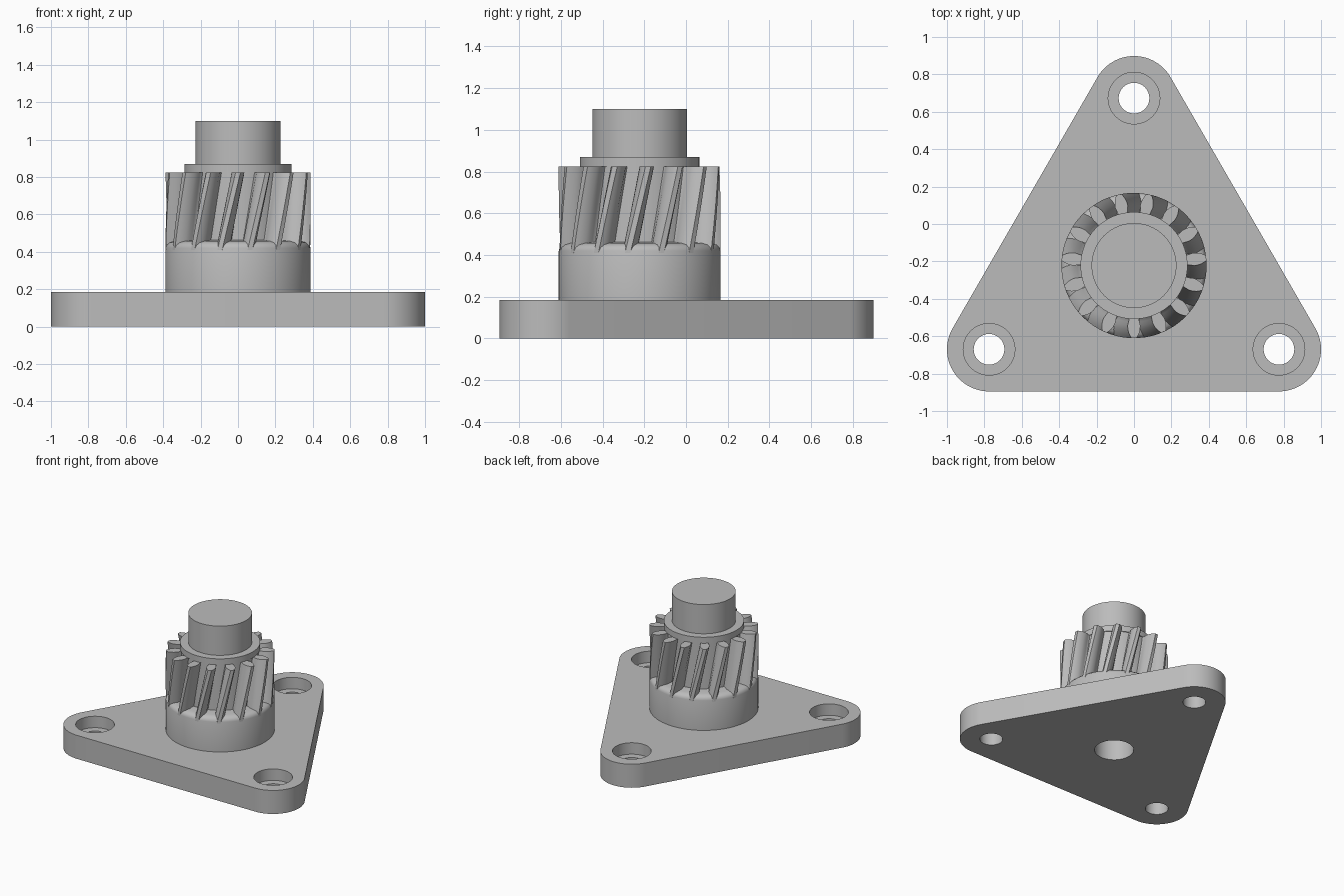
import bpy, bmesh
from math import sin, cos, pi, radians, atan2
from mathutils import Vector

if "Cube" in bpy.data.objects:
    bpy.data.objects.remove(bpy.data.objects["Cube"], do_unlink=True)

GREY = (0.5, 0.5, 0.5, 1)
metal = bpy.data.materials.new("plain grey metal")
metal.use_nodes = True
metal.diffuse_color = GREY
metal.node_tree.nodes["Principled BSDF"].inputs["Base Color"].default_value = GREY

AXIS = Vector((0, -0.222, 0))          # axis of the gear and shaft
CORNERS = [(0.775, -0.67), (0, 0.673), (-0.775, -0.67)]
CORNER_R, PLATE_H = 0.225, 0.185
ROOT, TOP = 0.28, 0.823                # gear root radius and top height


def finish(name, bm, location=(0, 0, 0)):
    bmesh.ops.recalc_face_normals(bm, faces=bm.faces[:])
    mesh = bpy.data.meshes.new(name)
    bm.to_mesh(mesh)
    bm.free()
    mesh.materials.append(metal)
    obj = bpy.data.objects.new(name, mesh)
    obj.location = location
    bpy.context.collection.objects.link(obj)
    return obj


def smooth(obj):
    bpy.ops.object.select_all(action="DESELECT")
    obj.select_set(True)
    bpy.context.view_layer.objects.active = obj
    bpy.ops.object.shade_smooth_by_angle(angle=radians(30))


def drill(obj, x, y, radius, z0, z1):
    """Cut a round hole between two heights."""
    bm = bmesh.new()
    bmesh.ops.create_cone(bm, cap_ends=True, segments=64, radius1=radius,
                          radius2=radius, depth=z1 - z0)
    cutter = finish("hole_cutter", bm, (x, y, (z0 + z1) / 2))
    cutter.hide_render = True
    mod = obj.modifiers.new("hole", "BOOLEAN")
    mod.operation, mod.solver, mod.object = "DIFFERENCE", "EXACT", cutter
    bpy.context.view_layer.objects.active = obj
    bpy.ops.object.modifier_apply(modifier=mod.name)
    bpy.data.objects.remove(cutter, do_unlink=True)


# Triangular base plate with rounded corners
bm = bmesh.new()
outline = []
for i, (x, y) in enumerate(CORNERS):
    px, py = CORNERS[i - 1]
    nx, ny = CORNERS[(i + 1) % 3]
    start = atan2(y - py, x - px) - pi / 2
    sweep = (atan2(ny - y, nx - x) - pi / 2 - start) % (2 * pi)
    for k in range(25):
        a = start + sweep * k / 24
        outline.append(bm.verts.new((x + CORNER_R * cos(a), y + CORNER_R * sin(a), 0)))
face = bm.faces.new(outline)
up = bmesh.ops.extrude_face_region(bm, geom=[face])["geom"]
bmesh.ops.translate(bm, vec=(0, 0, PLATE_H),
                    verts=[v for v in up if isinstance(v, bmesh.types.BMVert)])
plate = finish("base_plate", bm)

# Counterbored mounting holes and the central bore
for x, y in CORNERS:
    drill(plate, x, y, 0.082, -0.1, 0.3)
    drill(plate, x, y, 0.138, PLATE_H - 0.09, 0.3)
drill(plate, AXIS.x, AXIS.y, 0.14, -0.1, 0.3)
smooth(plate)

# Hub, gear core, collar and shaft as one turned part with a blind bore
profile = [(0, 0.5), (0.14, 0.5), (0.14, PLATE_H), (0.388, PLATE_H), (0.388, 0.42),
           (0.383, 0.436), (0.37, 0.449), (0.345, 0.457), (ROOT, 0.462), (ROOT, TOP),
           (0.286, TOP), (0.286, 0.87), (0.227, 0.87), (0.227, 1.1), (0, 1.1)]
bm = bmesh.new()
points = [bm.verts.new((r, 0, z)) for r, z in profile]
edges = [bm.edges.new(pair) for pair in zip(points, points[1:])]
bmesh.ops.spin(bm, geom=points + edges, cent=(0, 0, 0), axis=(0, 0, 1),
               angle=2 * pi, steps=96, use_merge=True)
bmesh.ops.remove_doubles(bm, verts=bm.verts[:], dist=0.0001)
smooth(finish("hub_and_shaft", bm, AXIS))

# Helical gear teeth: a leaf-shaped section twisted up the core
TEETH, LAYERS, TWIST = 15, 10, radians(14.5)
flank = [(0.265, 0.03), (0.285, 0.026), (0.3, 0.029), (0.32, 0.034), (0.34, 0.033),
         (0.36, 0.028), (0.375, 0.021), (0.388, 0.013)]
section = [(r, -w) for r, w in flank] + [(r, w) for r, w in reversed(flank)]
bm = bmesh.new()
for t in range(TEETH):
    rings = []
    for k in range(LAYERS + 1):
        f = k / LAYERS
        a = -pi / 2 + 2 * pi * t / TEETH - TWIST * (1 - f)
        z = 0.41 + (TOP - 0.41) * f
        rings.append([bm.verts.new((r * cos(a) - w * sin(a), r * sin(a) + w * cos(a), z))
                      for r, w in section])
    for low, high in zip(rings, rings[1:]):
        for i in range(len(section)):
            bm.faces.new((low[i - 1], low[i], high[i], high[i - 1]))
    bm.faces.new(rings[0])
    bm.faces.new(rings[-1])
smooth(finish("gear_teeth", bm, AXIS))
